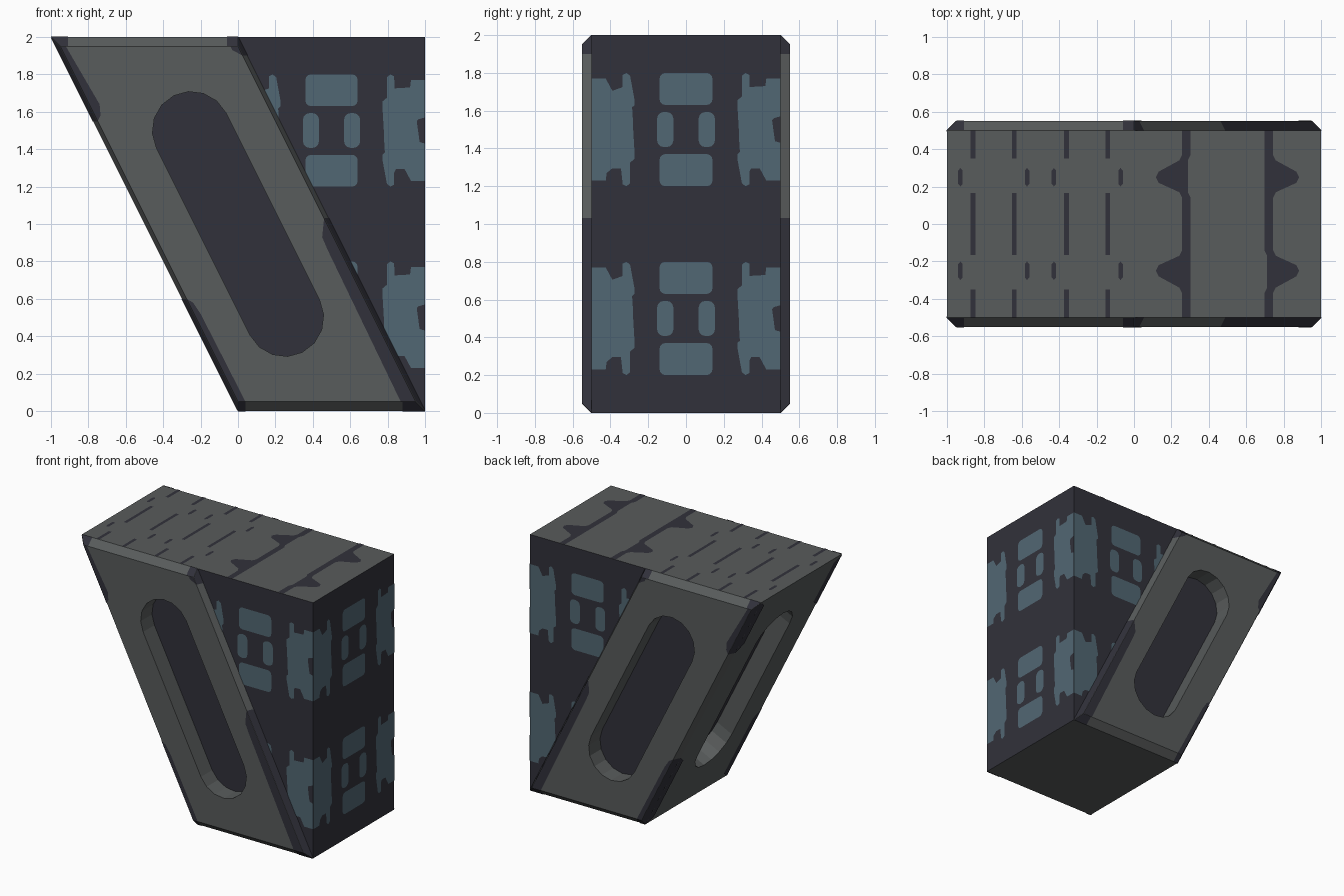
import bpy, bmesh, math
from mathutils import Vector as V

if "Cube" in bpy.data.objects:
    bpy.data.objects.remove(bpy.data.objects["Cube"])


def material(name, rgb):
    m = bpy.data.materials.new(name)
    m.diffuse_color = (*rgb, 1)
    m.use_nodes = True
    m.node_tree.nodes["Principled BSDF"].inputs["Base Color"].default_value = m.diffuse_color
    return m


GREY = material("grey metal", (0.098, 0.106, 0.106))
DARK = material("dark metal", (0.031, 0.031, 0.043))
BLUE = material("muted blue", (0.083, 0.136, 0.172))


def finish(name, bm, mats):
    me = bpy.data.meshes.new(name)
    bm.to_mesh(me)
    bm.free()
    for m in mats:
        me.materials.append(m)
    ob = bpy.data.objects.new(name, me)
    bpy.context.collection.objects.link(ob)
    return ob


def loft(bm, rings):
    """Closed solid through rings of equal size."""
    vs = [[bm.verts.new(p) for p in r] for r in rings]
    n = len(vs[0])
    for a, b in zip(vs, vs[1:]):
        for i in range(n):
            bm.faces.new((a[i], a[(i + 1) % n], b[(i + 1) % n], b[i]))
    caps = [bm.faces.new(vs[0]), bm.faces.new(vs[-1])]
    bmesh.ops.recalc_face_normals(bm, faces=bm.faces)
    return caps


def plate(bm, pts, out, clip=False):
    """Thin painted plate lying just above a surface that faces 'out'."""
    pts = [V(p) for p in pts]
    n = V((0, 0, 0))
    for a, b in zip(pts, pts[1:] + pts[:1]):
        n += a.cross(b)
    n.normalize()
    if n.dot(V(out)) < 0:
        n, pts = -n, pts[::-1]
    f = bm.faces.new([bm.verts.new(p + n * 0.003) for p in pts])
    r = bmesh.ops.triangulate(bm, faces=[f])
    if clip:  # keep only what lies right of the slanted frame
        fs = r["faces"]
        geom = fs + list({e for t in fs for e in t.edges}) + list({v for t in fs for v in t.verts})
        bmesh.ops.bisect_plane(bm, geom=geom, plane_co=(1, 0, 0), plane_no=(2, 0, 1), clear_inner=True)


# Slanted frame with chamfered front and back
outer = [(-1, 2), (0, 2), (1, 0), (0, 0)]
inner = [(-0.95, 1.95), (0, 1.95), (0.95, 0.05), (0, 0.05)]
bm = bmesh.new()
loft(bm, [[(x, y, z) for x, z in s] for s, y in
          ((inner, -0.55), (outer, -0.5), (outer, 0.5), (inner, 0.55))])
frame = finish("slanted_frame", bm, [GREY, DARK])

# Slot recesses in front, back and slanted left side
UP = V((-1, 0, 2)).normalized()
R, HALF, SEG = 0.208, 0.559, 8


def slot_cutter(centre, side, out, depth=0.14):
    c, side, out = V(centre), V(side), V(out)
    ring = []
    for s in (1, -1):
        for i in range(SEG + 1):
            a = math.pi * i / SEG
            ring.append(c + s * (side * R * math.cos(a) + UP * (R * math.sin(a) + HALF)))
    b = bmesh.new()
    caps = loft(b, [[p - out * depth for p in ring], [p + out * 0.1 for p in ring]])
    caps[0].material_index = 1  # dark floor
    return finish("slot_cutter", b, [GREY, DARK])


LEFT = V((-2, 0, -1)).normalized()
ACROSS = -LEFT
bpy.context.view_layer.objects.active = frame
for c, side, out in (((0, -0.55, 1), ACROSS, (0, -1, 0)),
                     ((0, 0.55, 1), ACROSS, (0, 1, 0)),
                     ((-0.5, 0, 1), (0, 1, 0), LEFT)):
    cut = slot_cutter(c, side, out)
    cut.hide_render = True
    mod = frame.modifiers.new("slot", 'BOOLEAN')
    mod.operation, mod.solver, mod.object = 'DIFFERENCE', 'EXACT', cut
    bpy.ops.object.modifier_apply(modifier=mod.name)
    bpy.data.objects.remove(cut)

# Dark wedge with grey top, open where it meets the frame
bm = bmesh.new()
loft(bm, [[(x, y, z) for x, z in ((0, 2), (1, 2), (1, 0))] for y in (-0.5, 0.5)])
for f in list(bm.faces):
    f.material_index = 0 if f.normal.z > 0.9 else 1
    if f.normal.x < -0.5:
        bmesh.ops.delete(bm, geom=[f], context='FACES_ONLY')
finish("wedge_body", bm, [GREY, DARK])

# Dark worn trim on frame edges, mirrored front and back
bm = bmesh.new()


def clamp(z):
    return min(1.95, max(0.05, z))


for s in (-1, 1):
    o = (0, s, 0)
    # slanted chamfers: start x at z=0, inward step, height range
    for x0, d, z1, z0 in ((0, 0.025, 2, 1.55), (0, 0.025, 0.6, 0),
                          (1, -0.025, 2, 1.9), (1, -0.025, 1.03, 0)):
        a, b = clamp(z1), clamp(z0)
        plate(bm, [(x0 - z1 / 2, s * .5, z1), (x0 - a / 2 + d, s * .55, a),
                   (x0 - b / 2 + d, s * .55, b), (x0 - z0 / 2, s * .5, z0)], o)
    # corners of the top and bottom chamfers
    for z, zi, xs in ((2, 1.95, (-1, -.95, -.91, -.91)), (2, 1.95, (0, 0, -.06, -.06)),
                      (0, .05, (0, 0, .04, .04)), (0, .05, (1, .95, .88, .88))):
        plate(bm, [(xs[0], s * .5, z), (xs[1], s * .55, zi), (xs[2], s * .55, zi), (xs[3], s * .5, z)], o)
    # patches on the flat front and back faces
    for p in (((-.95, 1.95), (-.92, 1.95), (-.88, 1.88), (-.74, 1.64), (-.735, 1.58), (-.75, 1.55)),
              ((-.275, .6), (-.24, .58), (-.2, .52), (.04, .05), (0, .05)),
              ((0, 1.95), (.025, 1.9), (-.03, 1.93), (-.04, 1.95)),
              ((.46, 1.03), (.45, .93), (.48, .86), (.87, .05), (.95, .05))):
        plate(bm, [(x, s * .55, z) for x, z in p], o)
    # patches on the slanted left side
    for z1, z0 in ((2, 1.55), (.6, 0)):
        zs = (z1, z1 - .05, z0 + .05, z0)
        plate(bm, [(-z / 2, s * y, z) for z, y in zip(zs, (.5, .43, .43, .5))], LEFT)
finish("dark_edge_trim", bm, [DARK])

# Dark marks on the top
bm = bmesh.new()


def top(pts):
    plate(bm, [(x, y, 2) for x, y in pts], (0, 0, 1))


for c in (-0.75, -0.25):
    for s in (-1, 1):
        x = c + s * 0.11
        for y0, y1 in ((-.5, -.35), (-.165, .165), (.35, .5)):
            top([(x - .013, y0), (x + .013, y0), (x + .013, y1), (x - .013, y1)])
        for y in (-.25, .25):
            x = c + s * 0.178
            top([(x - .012, y - .035), (x, y - .05), (x + .012, y - .035),
                 (x + .012, y + .035), (x, y + .05), (x - .012, y + .035)])
half = [(.22, 0), (.22, .14), (.235, .17), (.345, .22), (.36, .25), (.345, .28), (.235, .34), (.22, .37), (.22, .5)]
wave = [(x, -y) for x, y in half[:0:-1]] + half
for s in (-1, 1):
    top([(.5 + s * (x - .023), y) for x, y in wave] + [(.5 + s * (x + .023), y) for x, y in wave[::-1]])
finish("top_marks", bm, [DARK])

# Blue panels: one motif per unit square, on the right, front and back


def rounded(cx, cz, w, h, r):
    return [(cx + sx * (w - r) + r * math.cos(q + k * math.pi / 6),
             cz + sz * (h - r) + r * math.sin(q + k * math.pi / 6))
            for sx, sz, q in ((1, 1, 0), (-1, 1, math.pi / 2), (-1, -1, math.pi), (1, -1, math.pi * 1.5))
            for k in range(4)]


# upper quarter of the half gear, from the tile edge to the middle tooth
gear = [(.5, .07), (.465, .06), (.435, .025)]
rim = [(.5, .27), (.425, .27), (.42, .23), (.39, .205), (.345, .205), (.335, .225), (.335, .29),
       (.315, .3), (.296, .285), (.296, .175), (.272, .155), (.272, .13), (.31, .095), (.31, .07), (.28, .035)]
gear_shape = rim + [(x, -z) for x, z in rim[::-1]] + [(x, -z) for x, z in gear] + gear[::-1]
motif = [rounded(0, s * .215, .14, .085, .03) for s in (-1, 1)]
for s in (-1, 1):
    motif.append(rounded(s * .11, 0, .043, .093, .035))
    motif.append([(s * x, z) for x, z in gear_shape])
bm = bmesh.new()
for zc in (0.5, 1.5):
    for shape in motif:
        plate(bm, [(1, u, zc + w) for u, w in shape], (1, 0, 0))
        for s in (-1, 1):
            plate(bm, [(.5 + u, s * .5, zc + w) for u, w in shape], (0, s, 0), clip=True)
finish("blue_panels", bm, [BLUE])
